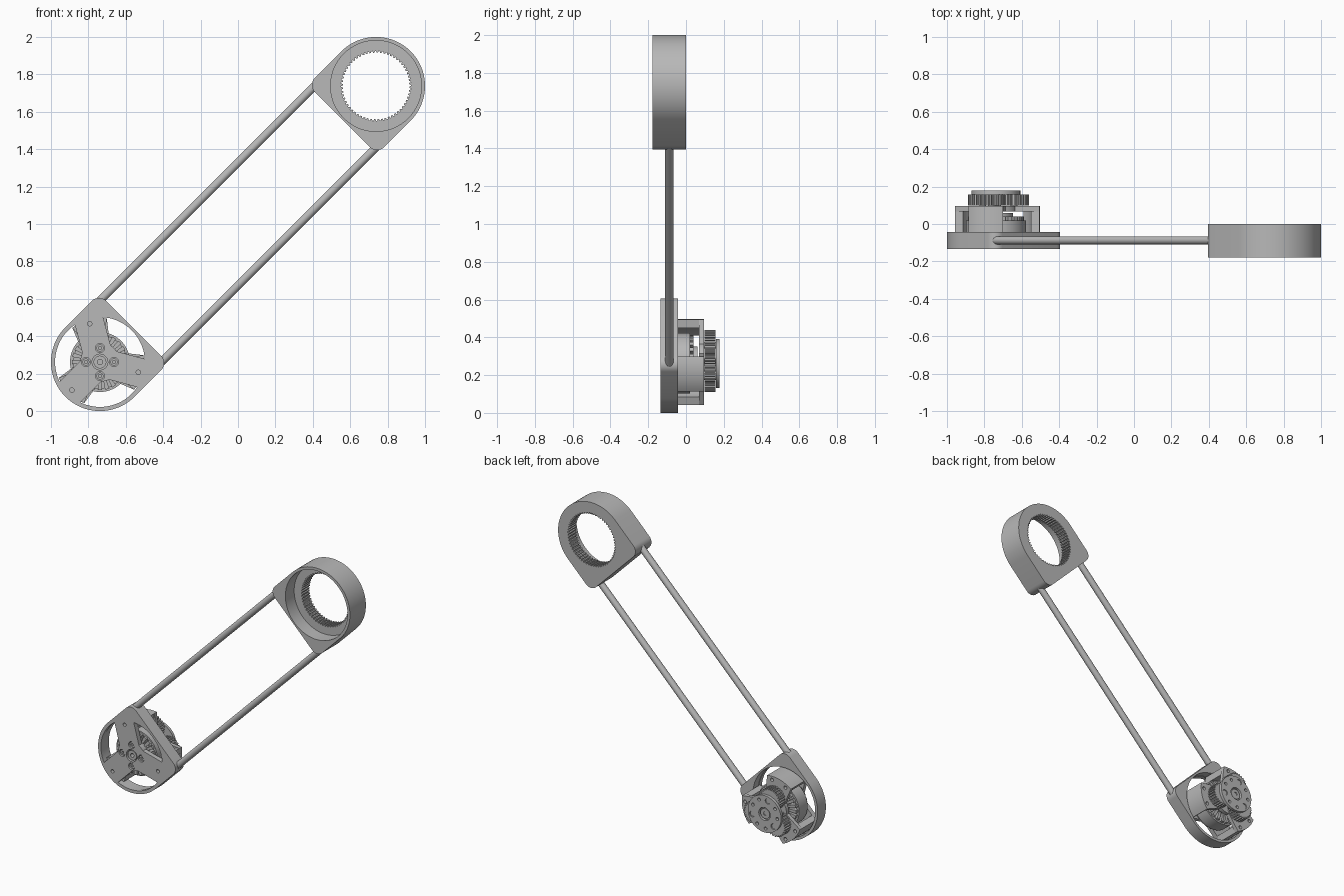
import bpy, bmesh
from math import sin, cos, pi, radians, degrees, asin, sqrt

cube = bpy.data.objects.get("Cube")
if cube:
    bpy.data.objects.remove(cube, do_unlink=True)

grey = bpy.data.materials.new("machined grey")
grey.use_nodes = True
grey.diffuse_color = (0.48, 0.48, 0.48, 1)
grey.node_tree.nodes["Principled BSDF"].inputs["Base Color"].default_value = (0.48, 0.48, 0.48, 1)

LOW = (-0.738, 0.262)      # motor end centre (x, z)
HIGH = (0.738, 1.738)      # ring gear end centre
R = 0.262                  # housing radius
ARMS = (105, 225, 345)     # spider arm directions


# ---- outline helpers (points in the x-z plane) ----
def polar(r, a):
    return (r * cos(radians(a)), r * sin(radians(a)))


def arc(r, a0, a1, n, c=(0, 0)):
    return [(c[0] + x, c[1] + y) for x, y in
            (polar(r, a0 + (a1 - a0) * i / n) for i in range(n + 1))]


def circle(r, n=64, c=(0, 0)):
    return arc(r, 0, 360, n, c)[:-1]


def rotated(pts, a):
    c, s = cos(radians(a)), sin(radians(a))
    return [(x * c - y * s, x * s + y * c) for x, y in pts]


def gear_outline(root, tip, teeth):
    pts, step = [], 360 / teeth
    for i in range(teeth):
        for f, r in ((0, root), (0.3, root), (0.42, tip), (0.86, tip)):
            pts.append(polar(r, (i + f) * step))
    return pts


def housing_outline(a):
    f, end = 0.055, -0.255
    pts = arc(R, -90, 90, 48)
    pts += arc(f, 90, 180, 8, (end + f, R - f))
    pts += arc(f, 180, 270, 8, (end + f, f - R))
    return rotated(pts, a)


def window_outline(a):
    half, r0, r1 = 0.078, 0.105, 0.24
    inner, outer = (60 - degrees(asin(half / r)) for r in (r0, r1))
    return rotated(arc(r1, -outer, outer, 24) + arc(r0, inner, -inner, 8), a)


def sector(r0, r1, a, half):
    return arc(r1, a - half, a + half, 12) + arc(r0, a + half, a - half, 12)


# ---- object helpers ----
def finish(ob, name):
    ob.name = ob.data.name = name
    ob.data.materials.clear()
    ob.data.materials.append(grey)
    bpy.ops.object.shade_smooth_by_angle(angle=radians(30))
    return ob


def plate(name, loops, y0, y1, centre):
    """Extrude outlines along y; inner loops become holes."""
    cu = bpy.data.curves.new(name, 'CURVE')
    cu.dimensions, cu.fill_mode, cu.extrude = '2D', 'BOTH', (y1 - y0) / 2
    for pts in loops:
        sp = cu.splines.new('POLY')
        sp.points.add(len(pts) - 1)
        for p, (x, z) in zip(sp.points, pts):
            p.co = (x, z, 0, 1)
        sp.use_cyclic_u = True
    ob = bpy.data.objects.new(name, cu)
    bpy.context.collection.objects.link(ob)
    ob.location = (centre[0], (y0 + y1) / 2, centre[1])
    ob.rotation_euler.x = pi / 2
    bpy.ops.object.select_all(action='DESELECT')
    ob.select_set(True)
    bpy.context.view_layer.objects.active = ob
    bpy.ops.object.convert(target='MESH')
    ob = bpy.context.object
    bm = bmesh.new()
    bm.from_mesh(ob.data)
    bmesh.ops.remove_doubles(bm, verts=bm.verts, dist=0.00005)
    bmesh.ops.recalc_face_normals(bm, faces=bm.faces)
    bm.to_mesh(ob.data)
    bm.free()
    return finish(ob, name)


def shifted(c, r, a):
    x, z = polar(r, a)
    return (c[0] + x, c[1] + z)


# ---- ring gear housing ----
plate("ring_housing_front", [housing_outline(45), circle(0.243, 96)], -0.178, -0.08, HIGH)
plate("ring_gear_back", [housing_outline(45), gear_outline(0.187, 0.178, 60)], -0.08, 0.0, HIGH)

# ---- connecting rods ----
for side, label in ((1, "upper"), (-1, "lower")):
    d = side * 0.232 / sqrt(2)
    bpy.ops.mesh.primitive_cylinder_add(vertices=32, radius=0.022, depth=1.67,
                                        location=(-d, -0.088, 1 + d), rotation=(0, pi / 4, 0))
    finish(bpy.context.object, label + "_rod")

# ---- motor housing: rim and spider front ----
plate("motor_housing_rim", [housing_outline(225), circle(0.243, 96)], -0.1, -0.042, LOW)
holes = [window_outline(a + 60) for a in ARMS]
holes += [circle(0.012, 16, polar(0.212, a)) for a in ARMS]
holes += [circle(0.024, 24, polar(0.075, a)) for a in range(0, 360, 90)]
holes += [circle(0.042, 32)]
plate("spider_plate", [housing_outline(225)] + holes, -0.134, -0.1, LOW)
for a in range(0, 360, 90):
    plate("mount_screw", [circle(0.019, 24), circle(0.009, 6)], -0.127, -0.09,
          shifted(LOW, 0.075, a))
plate("motor_shaft", [circle(0.034, 32), circle(0.014, 16)], -0.128, 0.07, LOW)

# ---- motor ----
plate("motor_base", [circle(0.1), circle(0.03, 32)], -0.1, -0.08, LOW)
plate("stator_core", [circle(0.09)], -0.08, 0.06, LOW)
plate("stator_ring", [circle(0.16, 96), circle(0.142, 96)], -0.075, 0.02, LOW)
windings = [sector(0.085, 0.15, i * 15, 4.6) for i in range(24)]
plate("stator_windings", windings, -0.09, 0.04, LOW)
plate("stator_web", [circle(0.15, 96)], -0.04, 0.0, LOW)

# ---- gear carrier on three curved walls ----
for a in ARMS:
    plate("carrier_wall", [sector(0.19, 0.235, a, 24)], -0.1, 0.068, LOW)
lobes = []
for a in ARMS:
    lobes += arc(0.235, a - 24, a + 24, 16) + arc(0.115, a + 42, a + 78, 10)
bolts = [circle(0.012, 16, polar(0.21, a + o)) for a in ARMS for o in (-15, 15)]
plate("carrier_plate", [lobes, circle(0.03, 32)] + bolts, 0.068, 0.095, LOW)

# ---- planet gears, sun gear and cap ----
for a in ARMS:
    spot = shifted(LOW, 0.1, a)
    plate("planet_gear", [gear_outline(0.07, 0.08, 26), circle(0.02, 24)], 0.098, 0.157, spot)
    plate("planet_pin", [circle(0.018, 24)], 0.09, 0.172, spot)
plate("sun_gear", [gear_outline(0.018, 0.027, 10)], 0.07, 0.165, LOW)
cap_holes = [circle(0.02, 24, polar(0.1, a)) for a in ARMS]
cap_holes += [circle(0.011, 16, polar(0.1, a + o)) for a in ARMS for o in (40, 80)]
plate("gear_cap", [circle(0.13, 96), circle(0.045, 32)] + cap_holes, 0.158, 0.178, LOW)
plate("cap_boss", [circle(0.036, 32), circle(0.015, 6)], 0.158, 0.171, LOW)
